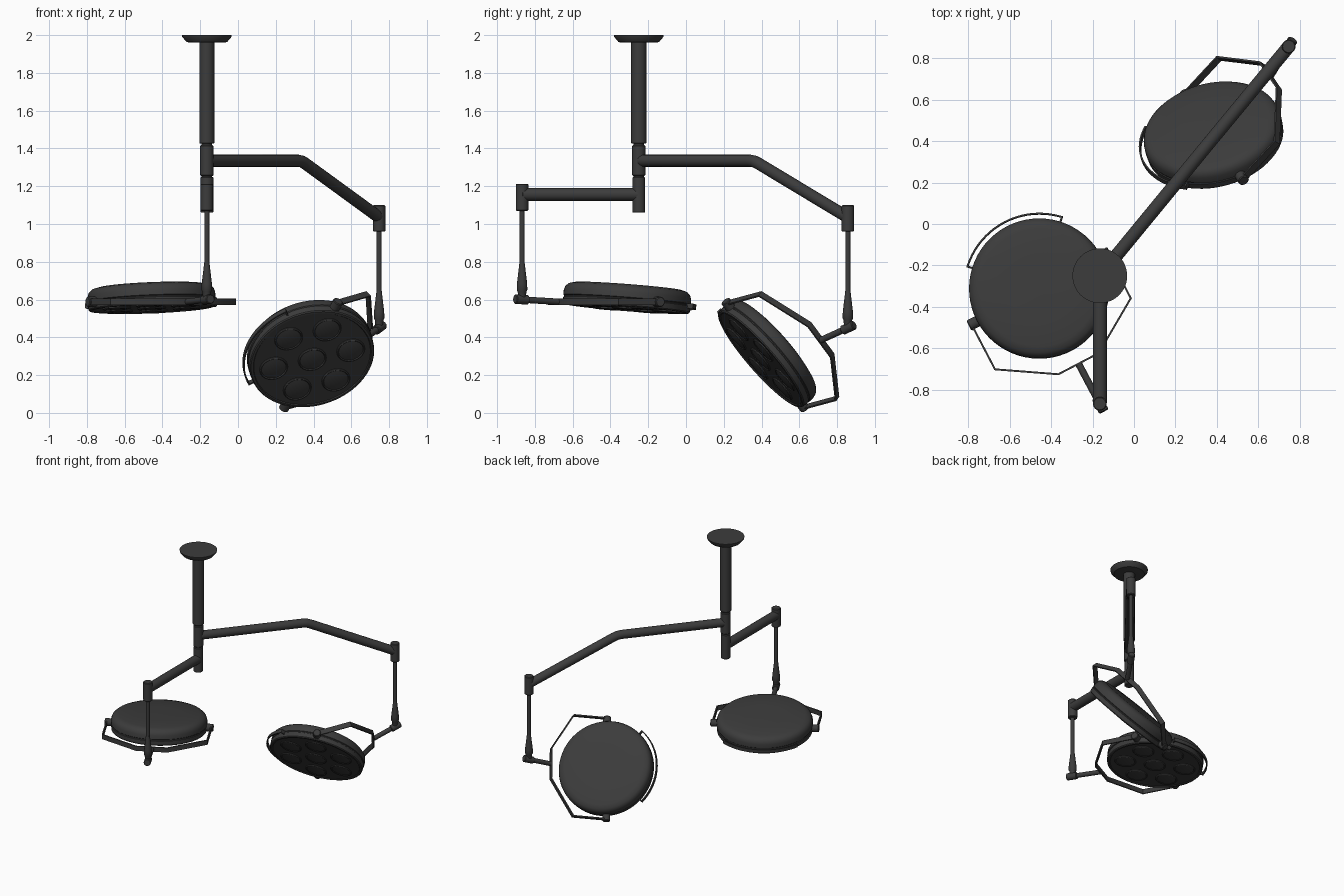
import bpy, bmesh, math
from mathutils import Vector, Matrix

if "Cube" in bpy.data.objects:
    bpy.data.objects.remove(bpy.data.objects["Cube"])

dark = bpy.data.materials.new("dark_grey")
dark.diffuse_color = (0.045, 0.045, 0.045, 1)
dark.use_nodes = True
dark.node_tree.nodes["Principled BSDF"].inputs["Base Color"].default_value = dark.diffuse_color


def finish(name, bm, matrix=None):
    bmesh.ops.recalc_face_normals(bm, faces=bm.faces)
    me = bpy.data.meshes.new(name)
    bm.to_mesh(me)
    bm.free()
    ob = bpy.data.objects.new(name, me)
    bpy.context.collection.objects.link(ob)
    if matrix:
        ob.matrix_world = matrix
    me.materials.append(dark)
    bpy.ops.object.select_all(action='DESELECT')
    bpy.context.view_layer.objects.active = ob
    ob.select_set(True)
    bpy.ops.object.shade_smooth_by_angle(angle=math.radians(35))
    return ob


def add_lathe(bm, profile, n=32, offset=(0, 0, 0)):
    """Revolve (radius, height) points about z, capping open ends."""
    rings = []
    for r, z in profile:
        rings.append([bm.verts.new((offset[0] + r * math.cos(2 * math.pi * i / n),
                                    offset[1] + r * math.sin(2 * math.pi * i / n),
                                    offset[2] + z)) for i in range(n)])
    for a, b in zip(rings, rings[1:]):
        for i in range(n):
            bm.faces.new((a[i], a[(i + 1) % n], b[(i + 1) % n], b[i]))
    bm.faces.new(rings[0][::-1])
    bm.faces.new(rings[-1])


def lathe(name, profile, matrix=None, n=32):
    bm = bmesh.new()
    add_lathe(bm, profile, n)
    return finish(name, bm, matrix)


def rod(name, p, q, r, bevel=0.004):
    """Round bar with softened ends between two points."""
    p, q = Vector(p), Vector(q)
    d = q - p
    L = d.length
    m = Matrix.Translation(p) @ d.to_track_quat('Z', 'Y').to_matrix().to_4x4()
    return lathe(name, [(r - bevel, 0), (r, bevel), (r, L - bevel), (r - bevel, L)], m, 24)


def strip(name, pts, thick, height, matrix):
    """Flat band following a 2D path, standing on edge."""
    pts = [Vector(p) for p in pts]
    bm = bmesh.new()
    rings = []
    for i, p in enumerate(pts):
        d1 = (p - pts[i - 1]).normalized() if i else (pts[1] - p).normalized()
        d2 = (pts[i + 1] - p).normalized() if i < len(pts) - 1 else d1
        n1, n2 = Vector((-d1.y, d1.x)), Vector((-d2.y, d2.x))
        m = (n1 + n2).normalized()
        m *= thick / 2 / max(m.dot(n1), 0.5)
        rings.append([bm.verts.new((p.x + s * m.x, p.y + s * m.y, h * height / 2))
                      for s, h in ((-1, -1), (1, -1), (1, 1), (-1, 1))])
    for a, b in zip(rings, rings[1:]):
        for i in range(4):
            bm.faces.new((a[i], a[(i + 1) % 4], b[(i + 1) % 4], b[i]))
    bm.faces.new(rings[0])
    bm.faces.new(rings[-1])
    return finish(name, bm, matrix)


def frame(origin, x, y):
    """Matrix with given x axis and y axis made square to it."""
    x = Vector(x).normalized()
    z = x.cross(Vector(y)).normalized()
    y = z.cross(x)
    m = Matrix((x, y, z)).transposed().to_4x4()
    m.translation = Vector(origin)
    return m


def lamp_head(tag, centre, pivot_axis, yoke_dir, normal):
    yoke_m = frame(centre, pivot_axis, yoke_dir)
    disc_m = frame(centre, pivot_axis, Vector(normal).cross(Vector(pivot_axis)))
    # round housing with domed back and a slim lower rim
    lathe(tag + "_housing", [(0.315, -0.032), (0.319, -0.037), (0.331, -0.036), (0.336, -0.03),
                             (0.338, 0.0), (0.334, 0.003), (0.334, 0.008), (0.339, 0.012),
                             (0.338, 0.04), (0.331, 0.06), (0.315, 0.075), (0.285, 0.083),
                             (0.15, 0.088), (0.02, 0.09)], disc_m, 64)
    # seven lenses, one central and six around it
    bm = bmesh.new()
    spots = [(0, 0)] + [(0.21 * math.cos(math.radians(60 * k)), 0.21 * math.sin(math.radians(60 * k)))
                        for k in range(6)]
    for x, y in spots:
        add_lathe(bm, [(0.076, -0.03), (0.076, -0.037), (0.071, -0.041), (0.066, -0.037),
                       (0.045, -0.041), (0.015, -0.043)], 32, (x, y, 0))
    finish(tag + "_lenses", bm, disc_m)
    # angular yoke
    half = [(0.37, -0.015), (0.37, 0.245), (0.11, 0.408)]
    strip(tag + "_yoke", half + [(-x, y) for x, y in half[::-1]], 0.009, 0.036, yoke_m)
    # pivot bosses
    for s, side in ((1, "a"), (-1, "b")):
        rod(tag + "_pivot_" + side, yoke_m @ Vector((s * 0.325, 0, 0)),
            yoke_m @ Vector((s * 0.384, 0, 0)), 0.027)
    # curved grab handle opposite the yoke
    arc = [(0.364 * math.cos(t), 0.364 * math.sin(t))
           for t in [math.radians(-135 + 90 * k / 20) for k in range(21)]]
    ends = [(p[0] * 0.91, p[1] * 0.91) for p in (arc[0], arc[-1])]
    strip(tag + "_handle", [ends[0]] + arc + [ends[1]], 0.008, 0.026, disc_m)
    return yoke_m @ Vector((0, 0.408, 0))


def drop(tag, x, y, top, bottom, joint, yoke_mid):
    # end cap of the arm, thin rod, bell and knuckle
    rod(tag + "_arm_end", (x, y, bottom), (x, y, top), 0.033)
    rod(tag + "_drop_rod", (x, y, joint + 0.15), (x, y, bottom + 0.01), 0.0135, 0.001)
    lathe(tag + "_bell", [(0.014, 0.195), (0.018, 0.16), (0.027, 0.085), (0.028, 0.05),
                          (0.023, 0.042), (0.02, 0.0)], Matrix.Translation((x, y, joint)), 24)
    p = Vector((x, y, joint))
    d = (yoke_mid - p).normalized()
    rod(tag + "_knuckle", p - d * 0.042, p + d * 0.035, 0.025)
    rod(tag + "_stem", p, yoke_mid + d * 0.003, 0.017, 0.002)


cx, cy = -0.165, -0.25
col = Matrix.Translation((cx, cy, 0))
# ceiling canopy and column
lathe("ceiling_canopy", [(0.1, 1.962), (0.108, 1.964), (0.13, 1.99), (0.132, 2.0)], col, 48)
lathe("column", [(0.036, 1.425), (0.04, 1.43), (0.04, 1.97)], col)
# two stacked swivel hubs
lathe("swivel_core", [(0.027, 1.1), (0.027, 1.45)], col)
lathe("upper_hub", [(0.031, 1.255), (0.035, 1.259), (0.035, 1.412), (0.031, 1.417)], col)
lathe("lower_hub", [(0.03, 1.06), (0.034, 1.064), (0.034, 1.215), (0.034, 1.245), (0.03, 1.249)], col)

# long bent arm
cu = bpy.data.curves.new("long_arm", 'CURVE')
cu.dimensions = '3D'
cu.bevel_depth = 0.032
cu.bevel_resolution = 6
cu.use_fill_caps = True
path = [(cx, cy, 1.335), (0.32, 0.34, 1.335), (0.338, 0.362, 1.331), (0.356, 0.384, 1.32), (0.747, 0.857, 1.035)]
sp = cu.splines.new('POLY')
sp.points.add(len(path) - 1)
for pt, co in zip(sp.points, path):
    pt.co = (*co, 1)
ob = bpy.data.objects.new("long_arm", cu)
bpy.context.collection.objects.link(ob)
cu.materials.append(dark)
bpy.ops.object.select_all(action='DESELECT')
bpy.context.view_layer.objects.active = ob
ob.select_set(True)
bpy.ops.object.convert(target='MESH')
bpy.ops.object.shade_smooth_by_angle(angle=math.radians(40))

# short straight arm
rod("short_arm", (cx, cy, 1.157), (cx, -0.868, 1.157), 0.034)

# level lamp head and its drop
mid = lamp_head("level_lamp", (-0.457, -0.313, 0.588), (-0.886, -0.464, 0), (0.464, -0.886, 0),
                (-0.04, 0.077, 0.996))
drop("level_lamp", cx, -0.868, 1.213, 1.07, 0.6, mid)

# tilted lamp head and its drop
mid = lamp_head("tilted_lamp", (0.386, 0.42, 0.306), (0.377, -0.55, 0.746), (0.68, 0.70, 0.22),
                (-0.2, 0.738, 0.645))
drop("tilted_lamp", 0.747, 0.857, 1.1, 0.96, 0.45, mid)
